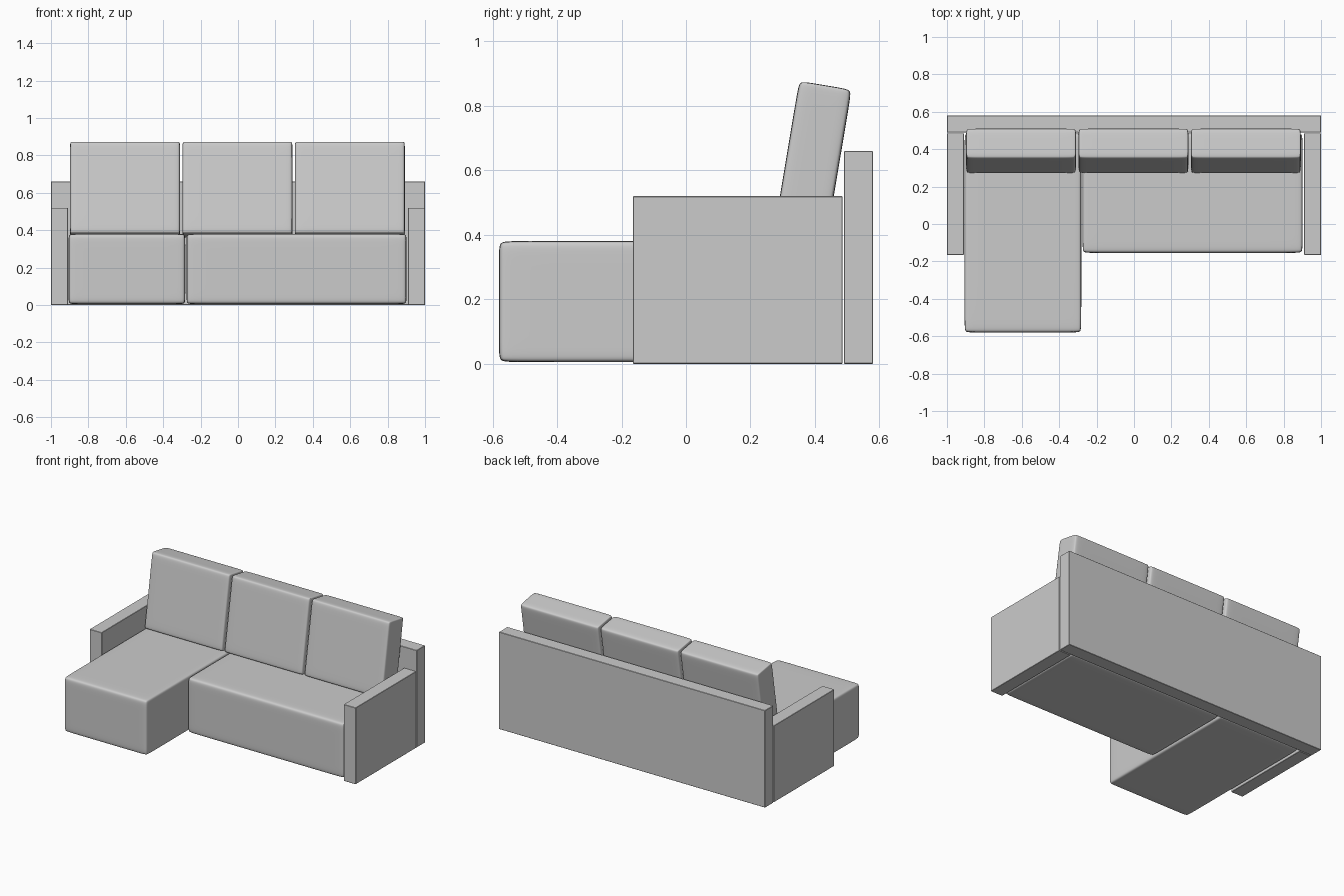
import bpy, bmesh, math
from mathutils import Vector

if "Cube" in bpy.data.objects:
    bpy.data.objects.remove(bpy.data.objects["Cube"])


def add_object(name, bm):
    mesh = bpy.data.meshes.new(name)
    bm.to_mesh(mesh)
    bm.free()
    ob = bpy.data.objects.new(name, mesh)
    bpy.context.collection.objects.link(ob)
    return ob


def box_mesh(size):
    bm = bmesh.new()
    bmesh.ops.create_cube(bm, size=1.0)
    bmesh.ops.scale(bm, vec=size, verts=bm.verts)
    return bm


def panel(name, lo, hi):
    lo, hi = Vector(lo), Vector(hi)
    ob = add_object(name, box_mesh(hi - lo))
    ob.location = (lo + hi) / 2
    bev = ob.modifiers.new("edge", 'BEVEL')
    bev.width = 0.002
    bev.segments = 1
    return ob


def cushion(name, center, size, inset, tilt=0.0):
    # Box with support loops, softened by subdivision
    bm = box_mesh(size)
    for axis in range(3):
        for sign in (-1, 1):
            co, no = Vector(), Vector()
            co[axis] = sign * (size[axis] / 2 - inset[axis])
            no[axis] = 1
            bmesh.ops.bisect_plane(bm, geom=bm.verts[:] + bm.edges[:] + bm.faces[:],
                                   plane_co=co, plane_no=no)
    for f in bm.faces:
        f.smooth = True
    ob = add_object(name, bm)
    ob.location = center
    ob.rotation_euler.x = tilt
    sub = ob.modifiers.new("soft", 'SUBSURF')
    sub.levels = sub.render_levels = 3
    return ob


# Back panel and arms
panel("back_panel", (-1, 0.49, 0), (1, 0.58, 0.66))
panel("left_arm", (-1, -0.165, 0), (-0.91, 0.485, 0.52))
panel("right_arm", (0.91, -0.165, 0), (1, 0.485, 0.52))

# Chaise and main seat
soft = (0.035, 0.05, 0.035)
cushion("chaise_seat", (-0.594, -0.047, 0.193), (0.624, 1.066, 0.376), soft)
cushion("main_seat", (0.313, 0.165, 0.193), (1.176, 0.64, 0.376), soft)

# Tilted back cushions
for i, x in enumerate((-0.604, -0.003, 0.598)):
    cushion(f"back_cushion_{i + 1}", (x, 0.391, 0.617), (0.588, 0.165, 0.5),
            (0.02, 0.055, 0.02), math.radians(-9.5))
